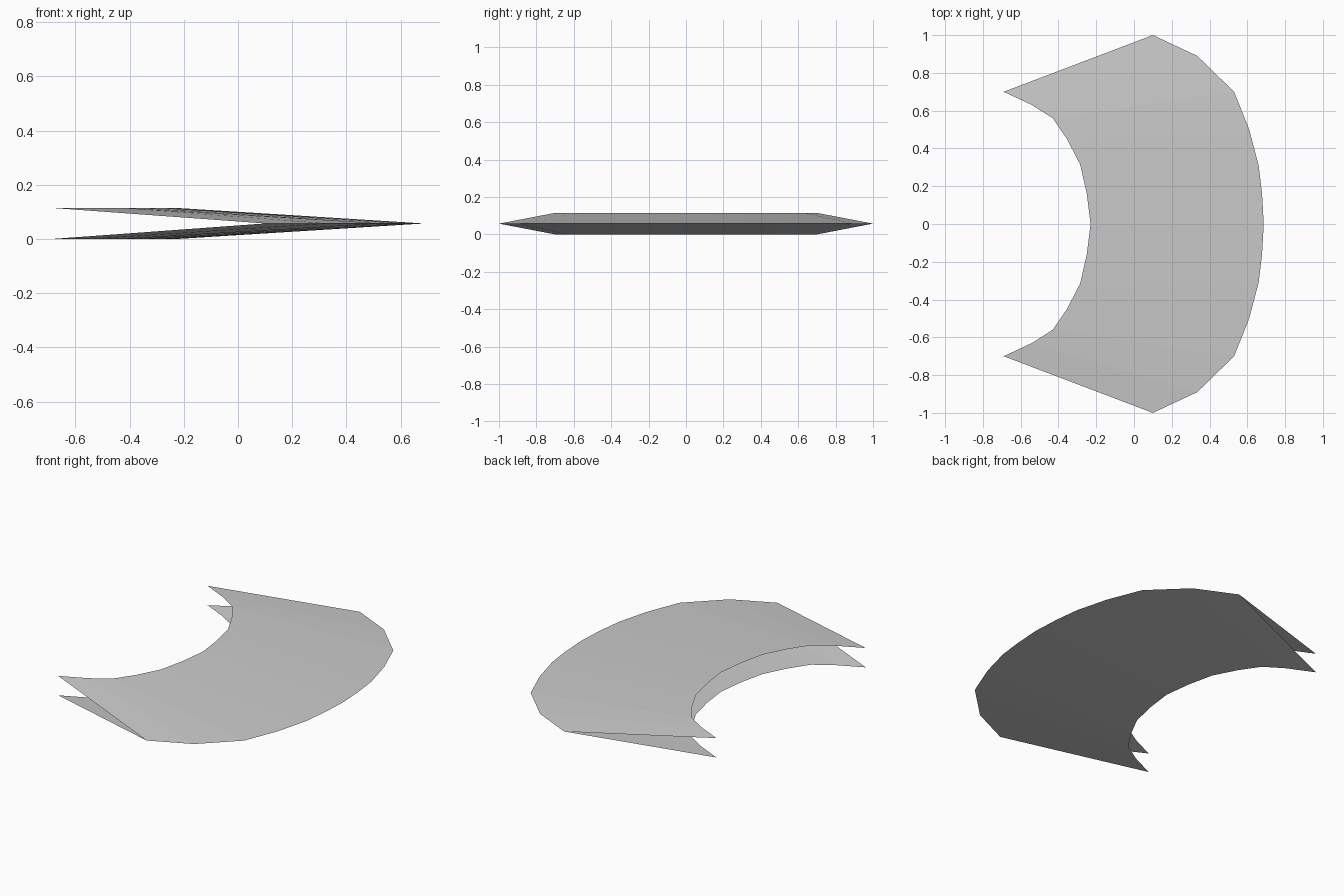
import bpy

if "Cube" in bpy.data.objects:
    bpy.data.objects.remove(bpy.data.objects["Cube"])

H = 0.115  # gap between the two sheets at the inner edge

# Half outlines from the tip (y > 0) to the middle (y = 0)
INNER = [(-0.69, 0.70), (-0.54, 0.63), (-0.43, 0.56), (-0.355, 0.45),
         (-0.285, 0.315), (-0.25, 0.16), (-0.23, 0.0)]
OUTER = [(0.10, 1.0), (0.335, 0.89), (0.53, 0.70), (0.61, 0.50),
         (0.66, 0.31), (0.678, 0.16), (0.687, 0.0)]

grey = bpy.data.materials.new("light grey")
grey.diffuse_color = (0.6, 0.6, 0.6, 1)
grey.use_nodes = True
grey.node_tree.nodes["Principled BSDF"].inputs["Base Color"].default_value = grey.diffuse_color


def mirrored(half):
    return half + [(x, -y) for x, y in reversed(half[:-1])]


def sheet(name, z_inner, facing_up):
    """Curved strip sloping from the inner edge to the shared outer rim."""
    inner, outer = mirrored(INNER), mirrored(OUTER)
    n = len(inner)
    verts = [(x, y, z_inner) for x, y in inner] + [(x, y, H / 2) for x, y in outer]
    faces = []
    for i in range(n - 1):
        quad = (i, i + 1, n + i + 1, n + i)
        faces.append(quad if facing_up else quad[::-1])
    mesh = bpy.data.meshes.new(name)
    mesh.from_pydata(verts, [], faces)
    mesh.materials.append(grey)
    obj = bpy.data.objects.new(name, mesh)
    bpy.context.collection.objects.link(obj)


# Two sheets joined at the outer rim, open at the inner edge and both ends
sheet("top_sheet", H, True)
sheet("bottom_sheet", 0.0, False)
